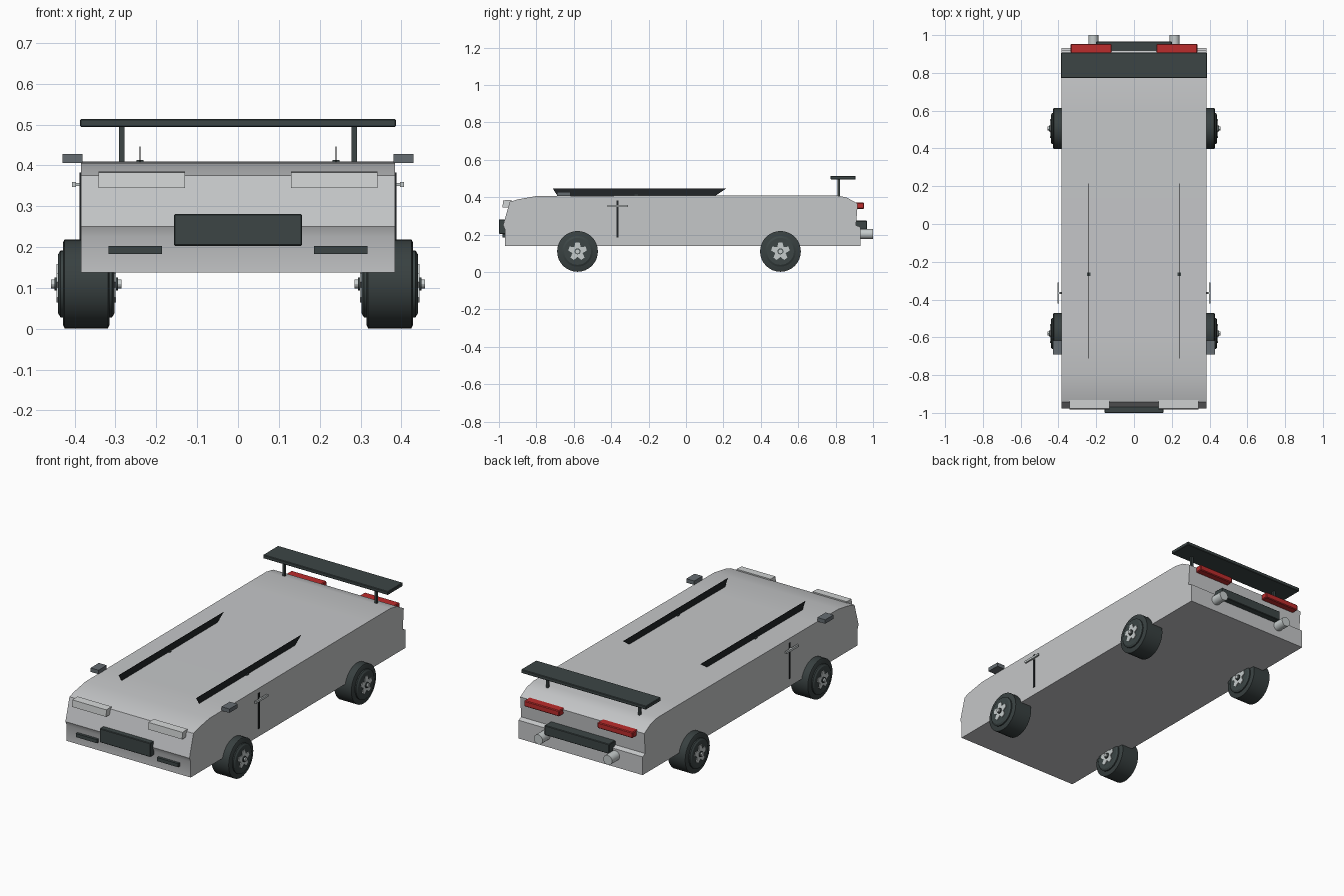
import bpy, bmesh, math
from mathutils import Matrix

if "Cube" in bpy.data.objects:
    bpy.data.objects.remove(bpy.data.objects["Cube"])


def mat(name, r, g, b):
    m = bpy.data.materials.new(name)
    m.diffuse_color = (r, g, b, 1)
    m.use_nodes = True
    m.node_tree.nodes["Principled BSDF"].inputs["Base Color"].default_value = m.diffuse_color
    return m


SILVER = mat("silver paint", 0.56, 0.57, 0.58)
LIGHT = mat("pale lamp", 0.64, 0.66, 0.66)
METAL = mat("bright metal", 0.56, 0.60, 0.60)
DARK = mat("charcoal trim", 0.045, 0.06, 0.06)
RUBBER = mat("tyre rubber", 0.04, 0.052, 0.052)
BLACK = mat("black seam", 0.015, 0.018, 0.02)
SLATE = mat("slate grey", 0.13, 0.15, 0.165)
RED = mat("red lens", 0.50, 0.025, 0.025)


def finish(name, bm, m, smooth=False):
    bmesh.ops.recalc_face_normals(bm, faces=bm.faces)
    me = bpy.data.meshes.new(name)
    bm.to_mesh(me)
    bm.free()
    me.materials.append(m)
    ob = bpy.data.objects.new(name, me)
    bpy.context.collection.objects.link(ob)
    if smooth:
        bpy.ops.object.select_all(action='DESELECT')
        ob.select_set(True)
        bpy.context.view_layer.objects.active = ob
        bpy.ops.object.shade_smooth_by_angle(angle=math.radians(30))
    return ob


def box(name, x, y, z, m, bevel=0.0):
    """Box from (min, max) pairs."""
    bm = bmesh.new()
    bmesh.ops.create_cube(bm, size=1)
    for v in bm.verts:
        v.co = [(a + b) / 2 + c * (b - a) for (a, b), c in zip((x, y, z), v.co)]
    if bevel:
        bmesh.ops.bevel(bm, geom=bm.edges[:], offset=bevel, segments=1, affect='EDGES')
    return finish(name, bm, m)


def extrude_x(name, pts, x0, x1, m, smooth=False):
    """Prism along x from a (y, z) outline."""
    bm = bmesh.new()
    f = bm.faces.new([bm.verts.new((x0, y, z)) for y, z in pts])
    g = bmesh.ops.extrude_face_region(bm, geom=[f])["geom"]
    bmesh.ops.translate(bm, vec=(x1 - x0, 0, 0),
                        verts=[e for e in g if isinstance(e, bmesh.types.BMVert)])
    return finish(name, bm, m, smooth)


def lathe_x(name, profile, centre, m, n=32):
    """Closed solid turned about the x axis from (x, radius) points."""
    bm = bmesh.new()
    rings = [[bm.verts.new((x, centre[0] + r * math.cos(2 * math.pi * i / n),
                            centre[1] + r * math.sin(2 * math.pi * i / n)))
              for i in range(n)] for x, r in profile]
    for a, b in zip(rings, rings[1:]):
        for i in range(n):
            j = (i + 1) % n
            bm.faces.new((a[i], a[j], b[j], b[i]))
    bm.faces.new(rings[0])
    bm.faces.new(rings[-1])
    return finish(name, bm, m, True)


def span(s, a, b):
    return tuple(sorted((s * a, s * b)))


# Body: one side profile with nose crease and rear bumper step
extrude_x("body", [
    (-0.967, 0.138), (-0.967, 0.225), (-0.978, 0.25), (-0.942, 0.375),
    (-0.90, 0.388), (-0.80, 0.406), (-0.60, 0.407), (0.60, 0.41), (0.80, 0.41),
    (0.86, 0.398), (0.918, 0.365), (0.909, 0.25), (0.932, 0.24), (0.932, 0.138)],
    -0.384, 0.384, SILVER, True)

# Front grille and rear bar
box("grille", (-0.157, 0.157), (-1.0, -0.96), (0.203, 0.281), DARK, 0.003)
box("rear_bar", (-0.20, 0.20), (0.90, 0.967), (0.22, 0.274), DARK, 0.003)

# Spoiler wing
box("spoiler_wing", (-0.387, 0.387), (0.773, 0.907), (0.494, 0.514), DARK, 0.003)

for s, side in ((1, "right"), (-1, "left")):
    box(f"spoiler_strut_{side}", span(s, 0.278, 0.291), (0.81, 0.823), (0.40, 0.497), DARK)

    # Lamps
    extrude_x(f"headlight_{side}", [(-0.935, 0.345), (-0.981, 0.345), (-0.978, 0.383),
                                    (-0.933, 0.385)], s * 0.13, s * 0.341, LIGHT)
    box(f"fog_lamp_{side}", span(s, 0.186, 0.317), (-0.982, -0.96), (0.183, 0.203), DARK)
    box(f"tail_light_{side}", span(s, 0.118, 0.336), (0.90, 0.953), (0.338, 0.371), RED, 0.004)

    # Door seam, handle and mirror
    box(f"door_seam_{side}", span(s, 0.38, 0.388), (-0.371, -0.361), (0.183, 0.382), BLACK)
    box(f"door_handle_{side}", span(s, 0.397, 0.406), (-0.42, -0.31), (0.347, 0.359), METAL)
    box(f"handle_post_{side}", span(s, 0.38, 0.40), (-0.37, -0.36), (0.349, 0.357), METAL)
    box(f"mirror_{side}", span(s, 0.381, 0.43), (-0.69, -0.617), (0.406, 0.428), SLATE)

    # Thin roof fin with its small mount
    extrude_x(f"roof_fin_{side}", [(-0.712, 0.446), (-0.685, 0.404), (0.152, 0.404),
                                   (0.215, 0.446)], s * 0.239, s * 0.241, BLACK)
    box(f"fin_mount_{side}", span(s, 0.231, 0.249), (-0.275, -0.257), (0.40, 0.413), DARK)

    # Exhaust pipe
    bm = bmesh.new()
    bmesh.ops.create_cone(bm, cap_ends=True, segments=20, radius1=0.027, radius2=0.027,
                          depth=0.075,
                          matrix=Matrix.Translation((s * 0.215, 0.9625, 0.203))
                          @ Matrix.Rotation(math.pi / 2, 4, 'X'))
    finish(f"exhaust_{side}", bm, METAL, True)

    # Wheels: tyre, stepped hub disc, star cap and axle on both faces
    for y, end in ((-0.58, "front"), (0.505, "rear")):
        c, cx = (y, 0.11), s * 0.3715
        tag = f"{end}_{side}"
        lathe_x(f"tyre_{tag}", [(cx - 0.0565, 0.102), (cx - 0.053, 0.109),
                                (cx + 0.053, 0.109), (cx + 0.0565, 0.102)], c, RUBBER)
        lathe_x(f"hub_disc_{tag}", [(cx - 0.069, 0.068), (cx - 0.069, 0.072),
                                    (cx - 0.063, 0.082), (cx + 0.063, 0.082),
                                    (cx + 0.069, 0.072), (cx + 0.069, 0.068)], c, DARK)
        star = []
        for i in range(5):
            a = math.pi / 2 + i * 2 * math.pi / 5
            for da, r in ((-0.22, 0.05), (0.22, 0.05), (math.pi / 5, 0.029)):
                star.append((y + r * math.cos(a + da), 0.11 + r * math.sin(a + da)))
        extrude_x(f"star_cap_{tag}", star, cx - 0.073, cx + 0.073, METAL)
        lathe_x(f"hub_ring_{tag}", [(cx - 0.078, 0.016), (cx + 0.078, 0.016)], c, DARK, 16)
        lathe_x(f"axle_{tag}", [(cx - 0.086, 0.011), (cx + 0.086, 0.011)], c, METAL, 12)
